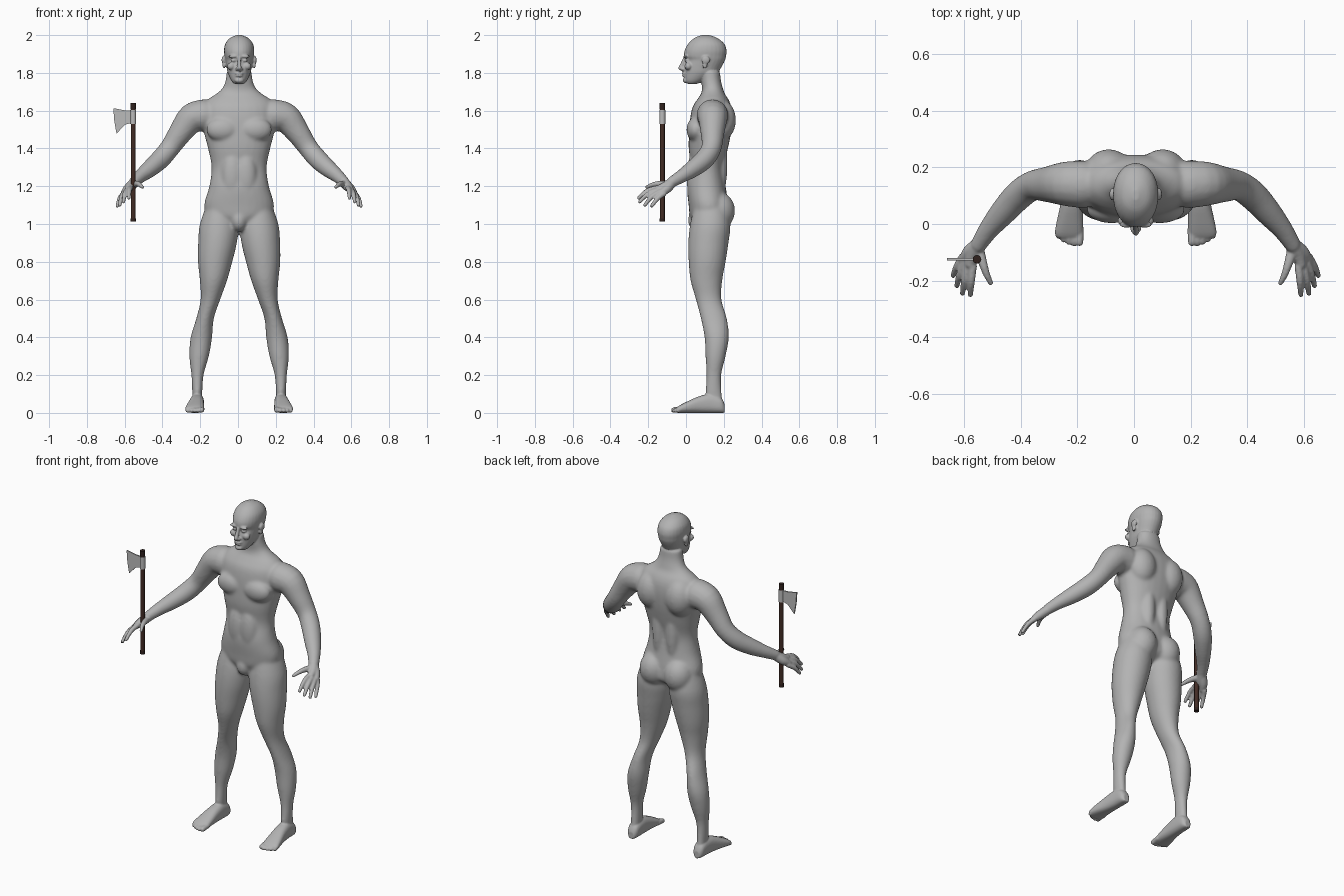
import bpy, bmesh
from math import cos, sin, pi, copysign
from mathutils import Vector, Matrix

if "Cube" in bpy.data.objects:
    bpy.data.objects.remove(bpy.data.objects["Cube"])

SHIFT = 0.006          # the body stands slightly left of the axe-balanced centre
BOTH = (1, -1)


def material(name, color):
    mat = bpy.data.materials.new(name)
    mat.use_nodes = True
    mat.diffuse_color = (*color, 1)
    mat.node_tree.nodes["Principled BSDF"].inputs["Base Color"].default_value = (*color, 1)
    return mat


def new_object(name, bm, mat):
    bmesh.ops.recalc_face_normals(bm, faces=bm.faces)
    mesh = bpy.data.meshes.new(name)
    bm.to_mesh(mesh)
    bm.free()
    mesh.materials.append(mat)
    obj = bpy.data.objects.new(name, mesh)
    bpy.context.collection.objects.link(obj)
    return obj


def refine(rows, steps=4):
    """Smooth in-between rows along a Catmull-Rom curve."""
    rows = [Vector(r) for r in rows]
    out = []
    for i in range(len(rows) - 1):
        a, b, c, d = rows[max(i - 1, 0)], rows[i], rows[i + 1], rows[min(i + 2, len(rows) - 1)]
        for k in range(steps):
            t = k / steps
            out.append(b + (c - a) * t / 2 + (a * 2 - b * 5 + c * 4 - d) * t * t / 2
                       + (b * 3 - a - c * 3 + d) * t ** 3 / 2)
    return out + [rows[-1]]


def loft(bm, rings, sides=(1,), power=1.0, n=28):
    """Skin a list of (centre, u axis, v axis) ellipses and cap both ends."""
    bend = lambda v: copysign(abs(v) ** power, v)
    for s in sides:
        loops = []
        for c, u, v in rings:
            pts = [c + u * bend(cos(2 * pi * k / n)) + v * bend(sin(2 * pi * k / n)) for k in range(n)]
            loops.append([bm.verts.new((p.x * s, p.y, p.z)) for p in pts])
        for low, high in zip(loops, loops[1:]):
            for k in range(n):
                bm.faces.new((low[k - 1], low[k], high[k], high[k - 1]))
        bm.faces.new(loops[0])
        bm.faces.new(loops[-1])


def stack(bm, rows, sides=(1,), power=1.0):
    """Horizontal rings from rows of z, inner x, outer x, front y, back y."""
    rings = []
    for z, x0, x1, y0, y1 in refine(rows):
        rings.append((Vector(((x0 + x1) / 2, (y0 + y1) / 2, z)),
                      Vector(((x1 - x0) / 2, 0, 0)), Vector((0, (y1 - y0) / 2, 0))))
    loft(bm, rings, sides, power)


def blob(bm, centre, size, sides=(1,)):
    for s in sides:
        place = Matrix.Translation((centre[0] * s, *centre[1:])) @ Matrix.Diagonal((*size, 1))
        bmesh.ops.create_uvsphere(bm, u_segments=20, v_segments=12, radius=1, matrix=place)


def tube(bm, rows, sides=BOTH):
    """Round limb through rows of x, y, z, radius with rounded ends."""
    rows = refine(rows)
    spots = [r.to_3d() for r in rows]
    rings = []
    for i, row in enumerate(rows):
        along = (spots[min(i + 1, len(rows) - 1)] - spots[max(i - 1, 0)]).normalized()
        u = along.cross(Vector((0, 0, 1))).normalized()
        rings.append((spots[i], u * row[3], along.cross(u) * row[3]))
    loft(bm, rings, sides, n=16)
    for row in (rows[0], rows[-1]):
        blob(bm, row.to_3d(), [row[3]] * 3, sides)


def fuse(obj, voxel, rounds):
    """Weld overlapping forms into one smooth skin."""
    mod = obj.modifiers.new("weld", "REMESH")
    mod.mode, mod.voxel_size = "VOXEL", voxel
    mod = obj.modifiers.new("soften", "SMOOTH")
    mod.factor, mod.iterations = 0.5, rounds
    bpy.context.view_layer.update()
    mesh = bpy.data.meshes.new_from_object(obj.evaluated_get(bpy.context.evaluated_depsgraph_get()))
    obj.modifiers.clear()
    obj.data = mesh


skin = material("grey skin", (0.45, 0.45, 0.45))
steel = material("steel", (0.50, 0.50, 0.50))
wood = material("dark wood", (0.055, 0.025, 0.018))
iron = material("dark end caps", (0.03, 0.016, 0.013))

# Torso and neck
bm = bmesh.new()
torso = [(.985, .07, .07, .16), (1.03, .16, .025, .225), (1.1, .185, .014, .225), (1.2, .158, .006, .21),
         (1.3, .146, .024, .2), (1.4, .165, .014, .222), (1.48, .185, .016, .238), (1.56, .195, .022, .245),
         (1.62, .19, .035, .24), (1.66, .165, .06, .225), (1.69, .12, .08, .205), (1.72, .088, .085, .195),
         (1.76, .072, .08, .185), (1.81, .066, .08, .18)]
stack(bm, [(z, -w, w, f, b) for z, w, f, b in torso], power=0.92)

# Muscle masses: chest, shoulder blades, back columns, seat, belly
blob(bm, (.085, .052, 1.5), (.09, .05, .065), BOTH)
blob(bm, (.095, .185, 1.55), (.085, .08, .11), BOTH)
blob(bm, (.045, .175, 1.32), (.042, .045, .2), BOTH)
blob(bm, (.082, .172, 1.07), (.085, .088, .1), BOTH)
blob(bm, (.035, .045, 1.25), (.06, .043, .13), BOTH)
blob(bm, (0, .06, 1.02), (.045, .05, .06))

# Legs
stack(bm, [(1.12, .04, .165, .05, .21), (1, .004, .208, .022, .235), (.9, .012, .217, .012, .225),
           (.8, .036, .218, .014, .21), (.7, .064, .208, .024, .192), (.6, .1, .204, .052, .188),
           (.5, .134, .227, .078, .217), (.4, .143, .257, .098, .227), (.3, .16, .264, .103, .21),
           (.2, .188, .253, .108, .187), (.1, .195, .248, .103, .19), (.04, .197, .246, .12, .2)], BOTH)

# Arms
tube(bm, [(.19, .14, 1.575, .085), (.25, .142, 1.56, .079), (.31, .14, 1.485, .064), (.365, .135, 1.405, .054),
          (.415, .1, 1.345, .053), (.47, .04, 1.295, .047), (.52, -.02, 1.255, .037), (.556, -.075, 1.222, .03)])
core = new_object("body_core", bm, skin)
fuse(core, 0.008, 10)

# The softened core joins the finer parts below
bm = bmesh.new()
bm.from_mesh(core.data)
bpy.data.objects.remove(core)

# Head
head = [(1.742, .026, .006, .06), (1.76, .042, -.008, .1), (1.8, .06, -.01, .165), (1.835, .067, -.008, .19),
        (1.868, .073, 0, .207), (1.888, .077, -.01, .212), (1.92, .08, -.007, .215), (1.955, .073, .012, .202),
        (1.985, .048, .045, .165), (2.001, .01, .085, .12)]
stack(bm, [(z, -w, w, f, b) for z, w, f, b in head], power=0.95)

# Face: nose, nostrils, brows, eyelids, cheeks, lips, chin, ears
tube(bm, [(0, -.006, 1.88, .009), (0, -.018, 1.85, .01), (0, -.028, 1.826, .013)], (1,))
blob(bm, (.012, -.016, 1.82), (.009, .012, .008), BOTH)
blob(bm, (.032, -.002, 1.887), (.026, .012, .008), BOTH)
blob(bm, (.03, .004, 1.866), (.015, .012, .009), BOTH)
blob(bm, (.042, .012, 1.835), (.022, .02, .02), BOTH)
blob(bm, (0, -.01, 1.797), (.023, .012, .006))
blob(bm, (0, -.009, 1.785), (.02, .012, .006))
blob(bm, (0, -.002, 1.76), (.024, .015, .014))
blob(bm, (.083, .105, 1.868), (.01, .022, .022), BOTH)
blob(bm, (.08, .1, 1.842), (.008, .014, .02), BOTH)

# Palms, thumbs and fingers
tube(bm, [(.55, -.065, 1.226, .028), (.573, -.105, 1.2, .026), (.584, -.14, 1.188, .02)])
tube(bm, [(.558, -.075, 1.218, .026), (.588, -.1, 1.188, .025), (.606, -.125, 1.168, .019)])
tube(bm, [(.555, -.09, 1.21, .02), (.538, -.145, 1.213, .015), (.526, -.18, 1.207, .012), (.512, -.208, 1.195, .009)])
fingers = [((.576, -.15, 1.19), (.581, -.205, 1.176), (.584, -.25, 1.138)),
           ((.592, -.147, 1.18), (.605, -.2, 1.16), (.612, -.245, 1.118)),
           ((.606, -.135, 1.17), (.622, -.18, 1.145), (.632, -.218, 1.1)),
           ((.612, -.118, 1.16), (.632, -.15, 1.135), (.645, -.182, 1.095))]
for knuckle, joint, tip in fingers:
    tube(bm, [(*knuckle, .015), (*joint, .0125), (*tip, .0095)])

# Feet: rows of y, centre x, half width, height
foot = [(.205, .221, .018, .045), (.185, .221, .032, .08), (.13, .222, .036, .1), (.07, .226, .04, .088),
        (.01, .232, .047, .062), (-.03, .236, .05, .042), (-.048, .235, .046, .03)]
loft(bm, [(Vector((x, y, h / 2)), Vector((w, 0, 0)), Vector((0, 0, h / 2)))
          for y, x, w, h in refine(foot)], BOTH, power=0.8)
for i, reach in enumerate((.064, .069, .064, .055, .042)):
    r = .0105 if i else .0145
    x = .199 + .0185 * i
    tube(bm, [(x - .002, -.02, .02, r), (x, -reach + .015, .018, r), (x, -reach, r + .001, r)])

bmesh.ops.translate(bm, verts=bm.verts, vec=(SHIFT, 0, 0))
body = new_object("body", bm, skin)
fuse(body, 0.005, 3)
body.data.shade_smooth()

# Axe: handle, end caps, socket and blade
AXE = Vector((-.555, -.125, 0))


def rod(name, low, high, radius, mat):
    rod_bm = bmesh.new()
    bmesh.ops.create_cone(rod_bm, cap_ends=True, segments=16, radius1=radius, radius2=radius, depth=high - low,
                          matrix=Matrix.Translation(AXE + Vector((0, 0, (low + high) / 2))))
    obj = new_object(name, rod_bm, mat)
    for face in obj.data.polygons:
        face.use_smooth = len(face.vertices) == 4


rod("axe_handle", 1.02, 1.63, .0125, wood)
rod("axe_bottom_cap", 1.012, 1.03, .0145, iron)
rod("axe_top_cap", 1.605, 1.64, .0145, iron)
rod("axe_socket", 1.53, 1.603, .0155, steel)

bm = bmesh.new()
outline = [(-.01, 1.6), (-.045, 1.602), (-.105, 1.613), (-.1, 1.545), (-.088, 1.478), (-.045, 1.525), (-.01, 1.535)]
blade = bm.faces.new([bm.verts.new((AXE.x + x, AXE.y - .004, z)) for x, z in outline])
grown = bmesh.ops.extrude_face_region(bm, geom=[blade])["geom"]
bmesh.ops.translate(bm, vec=(0, .008, 0), verts=[v for v in grown if isinstance(v, bmesh.types.BMVert)])
new_object("axe_blade", bm, steel)
